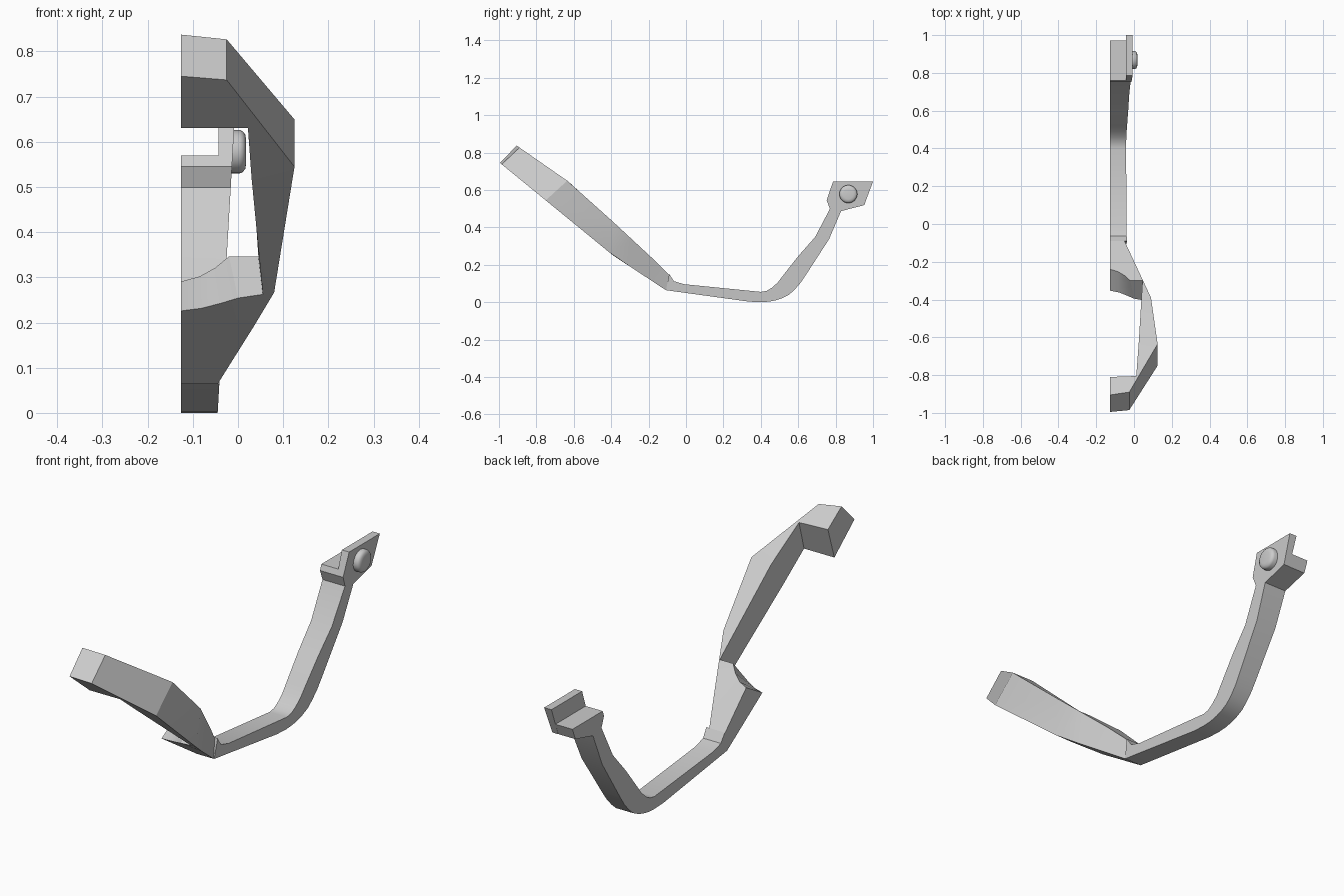
import bpy, bmesh, math
from mathutils import Matrix

cube = bpy.data.objects.get("Cube")
if cube:
    bpy.data.objects.remove(cube, do_unlink=True)

grey = bpy.data.materials.new("light_grey")
grey.use_nodes = True
grey.diffuse_color = (0.6, 0.6, 0.6, 1)
grey.node_tree.nodes["Principled BSDF"].inputs["Base Color"].default_value = grey.diffuse_color

CUT = -0.126  # flat side where the half ends


def finish(name, bm, angle=25):
    bmesh.ops.remove_doubles(bm, verts=bm.verts, dist=0.0005)
    bmesh.ops.recalc_face_normals(bm, faces=bm.faces)
    mesh = bpy.data.meshes.new(name)
    bm.to_mesh(mesh)
    bm.free()
    mesh.materials.append(grey)
    obj = bpy.data.objects.new(name, mesh)
    bpy.context.collection.objects.link(obj)
    bpy.ops.object.select_all(action='DESELECT')
    obj.select_set(True)
    bpy.context.view_layer.objects.active = obj
    bpy.ops.object.shade_smooth_by_angle(angle=math.radians(angle))
    return obj


def prism(name, profile, left, right, angle=25):
    """Side profile in y, z spread between two x limits given as functions of z."""
    bm = bmesh.new()
    a = [bm.verts.new((left(z), y, z)) for y, z in profile]
    b = [bm.verts.new((right(z), y, z)) for y, z in profile]
    bm.faces.new(a)
    bm.faces.new(b[::-1])
    for i in range(len(a)):
        j = (i + 1) % len(a)
        bm.faces.new((a[i], b[i], b[j], a[j]))
    return finish(name, bm, angle)


def height(y, line):
    """Height on a bent line, extended past its ends."""
    k = 0
    while k < len(line) - 2 and y > line[k + 1][0]:
        k += 1
    (y0, z0), (y1, z1) = line[k], line[k + 1]
    return z0 + (z1 - z0) * (y - y0) / (y1 - y0)


# Frame: a slanted slab around a window
under = [(-0.995, 0.745), (-0.39, 0.25), (-0.107, 0.064)]
over = [(-0.905, 0.837), (-0.6, 0.625), (-0.11, 0.17), (-0.064, 0.112)]

# each entry: x and y on the underside, x and y on the upper side
D, E = (0.08, -0.41, 0.09, -0.39), (-0.045, -0.107, -0.05, -0.09)


def between(t):
    return tuple(p + (q - p) * t for p, q in zip(D, E))


outer = [(CUT, -0.995, CUT, -0.905), (-0.025, -0.985, -0.025, -0.89),
         (0.125, -0.75, 0.125, -0.635), D, between(0.35), between(0.7),
         E, (CUT, -0.107, CUT, -0.09)]
inner = [(CUT, -0.855, CUT, -0.81), (0.022, -0.855, 0.012, -0.805),
         (0.03, -0.72, 0.025, -0.63), (0.055, -0.405, 0.045, -0.3),
         (0.0, -0.395, -0.02, -0.3), (-0.035, -0.38, -0.05, -0.273),
         (-0.08, -0.362, -0.085, -0.252), (CUT, -0.353, CUT, -0.24)]

bm = bmesh.new()
rows = []
for o, i in zip(outer, inner):
    rows.append([bm.verts.new(p) for p in (
        (o[0], o[1], height(o[1], under)), (o[2], o[3], height(o[3], over)),
        (i[2], i[3], height(i[3], over)), (i[0], i[1], height(i[1], under)))])
for r, s in zip(rows, rows[1:]):
    for k in range(4):
        n = (k + 1) % 4
        bm.faces.new((r[k], r[n], s[n], s[k]))
bm.faces.new(rows[0])
bm.faces.new(rows[-1][::-1])
finish("window_frame", bm, 20)


# Arm: widens slightly as it rises
def arm_edge(z):
    return -0.045 + 0.058 * max(z, 0)


upper = [(-0.09, 0.15), (-0.064, 0.112), (-0.01, 0.096), (0.40, 0.055),
         (0.43, 0.06), (0.46, 0.078), (0.49, 0.105), (0.52, 0.144), (0.60, 0.246),
         (0.69, 0.348), (0.77, 0.50)]
lower = [(0.829, 0.487), (0.765, 0.337), (0.64, 0.144), (0.61, 0.1),
         (0.578, 0.064), (0.548, 0.038), (0.513, 0.021), (0.48, 0.01),
         (0.444, 0.003), (0.40, 0.0), (0.337, 0.003), (-0.107, 0.064)]
prism("arm", upper + lower, lambda z: CUT, arm_edge, 30)

# Shelf and upright plate at the end of the arm
prism("shelf", [(0.77, 0.497), (0.752, 0.545), (0.761, 0.57), (0.972, 0.57),
                (0.952, 0.519), (0.829, 0.487)], lambda z: CUT, lambda z: -0.043, 15)
prism("end_plate", [(0.77, 0.497), (0.752, 0.545), (0.786, 0.645), (1.0, 0.645),
                    (0.953, 0.519), (0.829, 0.487)], lambda z: -0.043, arm_edge, 15)

# Round button on the outer face of the plate
bm = bmesh.new()
rings = []
for x, radius in ((-0.02, 0.048), (0.004, 0.048), (0.011, 0.045), (0.016, 0.038), (0.018, 0.027)):
    rings.append([bm.verts.new((x, 0.868 + radius * math.cos(t), 0.578 + radius * math.sin(t)))
                  for t in (2 * math.pi * k / 32 for k in range(32))])
for r, s in zip(rings, rings[1:]):
    for k in range(32):
        n = (k + 1) % 32
        bm.faces.new((r[k], r[n], s[n], s[k]))
bm.faces.new(rings[0])
bm.faces.new(rings[-1])
finish("button", bm, 50)
